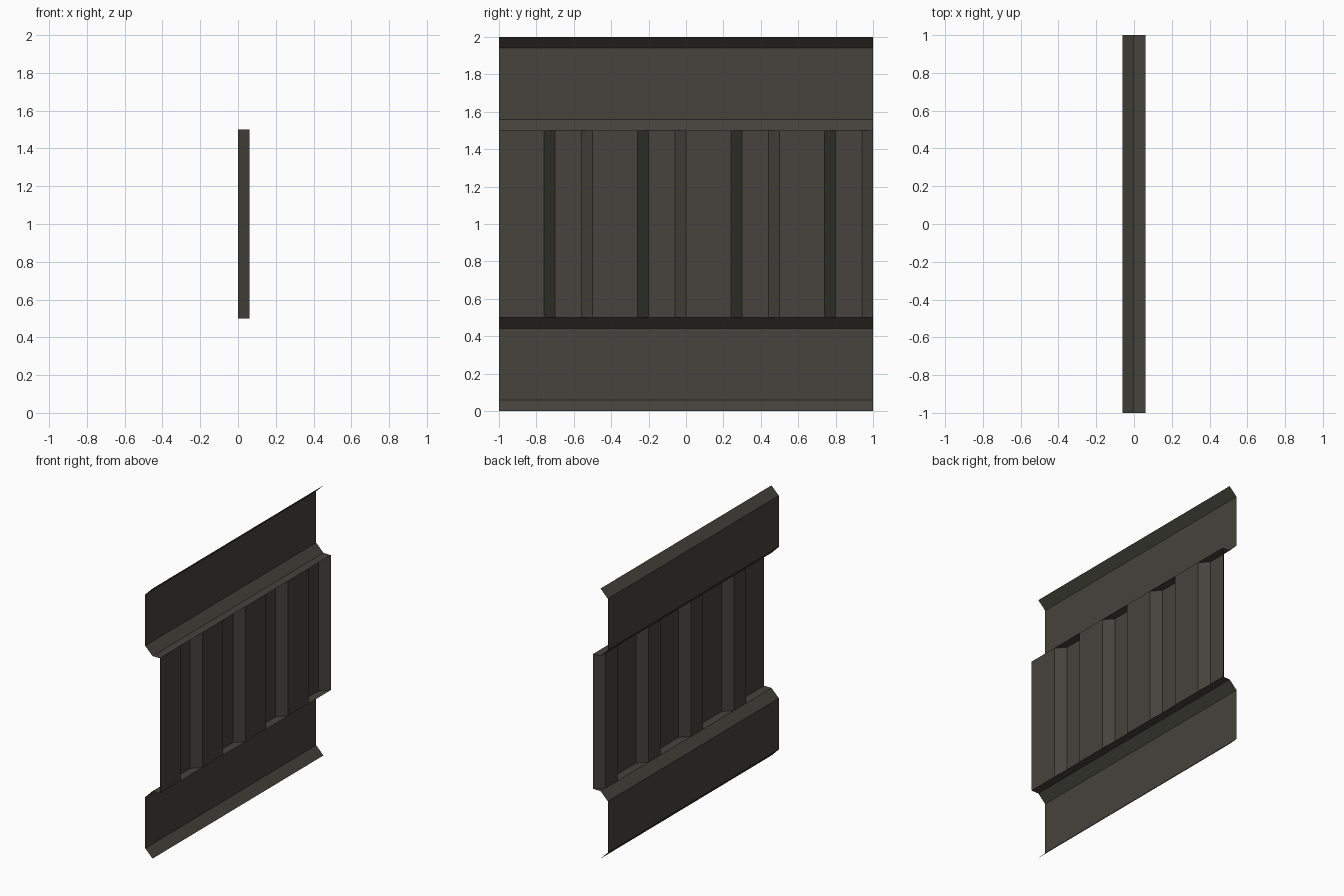
import bpy

if "Cube" in bpy.data.objects:
    bpy.data.objects.remove(bpy.data.objects["Cube"])

mat = bpy.data.materials.new("dark olive grey metal")
mat.diffuse_color = (0.058, 0.056, 0.045, 1)
mat.use_nodes = True
mat.node_tree.nodes["Principled BSDF"].inputs["Base Color"].default_value = mat.diffuse_color

D = 0.06  # fold depth of the sheet


def sheet(name, profile, to_a, to_b):
    """Sweep an open profile between two ends to make a single folded sheet."""
    n = len(profile)
    verts = [to_a(*p) for p in profile] + [to_b(*p) for p in profile]
    faces = [(i, n + i, n + i + 1, i + 1) for i in range(n - 1)]
    mesh = bpy.data.meshes.new(name)
    mesh.from_pydata(verts, [], faces)
    mesh.materials.append(mat)
    obj = bpy.data.objects.new(name, mesh)
    bpy.context.collection.objects.link(obj)
    return obj


def along_y(name, profile):
    # profile in (x, z), swept over the full panel width
    return sheet(name, profile, lambda x, z: (x, -1, z), lambda x, z: (x, 1, z))


# Recessed rails below and above the ribbed panel
for name, z in (("lower_rail", 0.0), ("upper_rail", 1.5)):
    along_y(name, [(0, z), (-D, z + D), (-D, z + 0.5 - D), (0, z + 0.5)])

# Flat ledges closing the ribbed panel
along_y("lower_ledge", [(0, 0.5), (D, 0.5)])
along_y("upper_ledge", [(D, 1.5), (0, 1.5)])

# Ribbed centre panel, four repeats in (x, y)
ribs = []
for k in range(4):
    y = -1 + 0.5 * k
    ribs += [(D, y), (D, y + 0.24), (0, y + 0.30), (0, y + 0.44)]
ribs.append((D, 1.0))
sheet("ribbed_panel", ribs, lambda x, y: (x, y, 1.5), lambda x, y: (x, y, 0.5))
